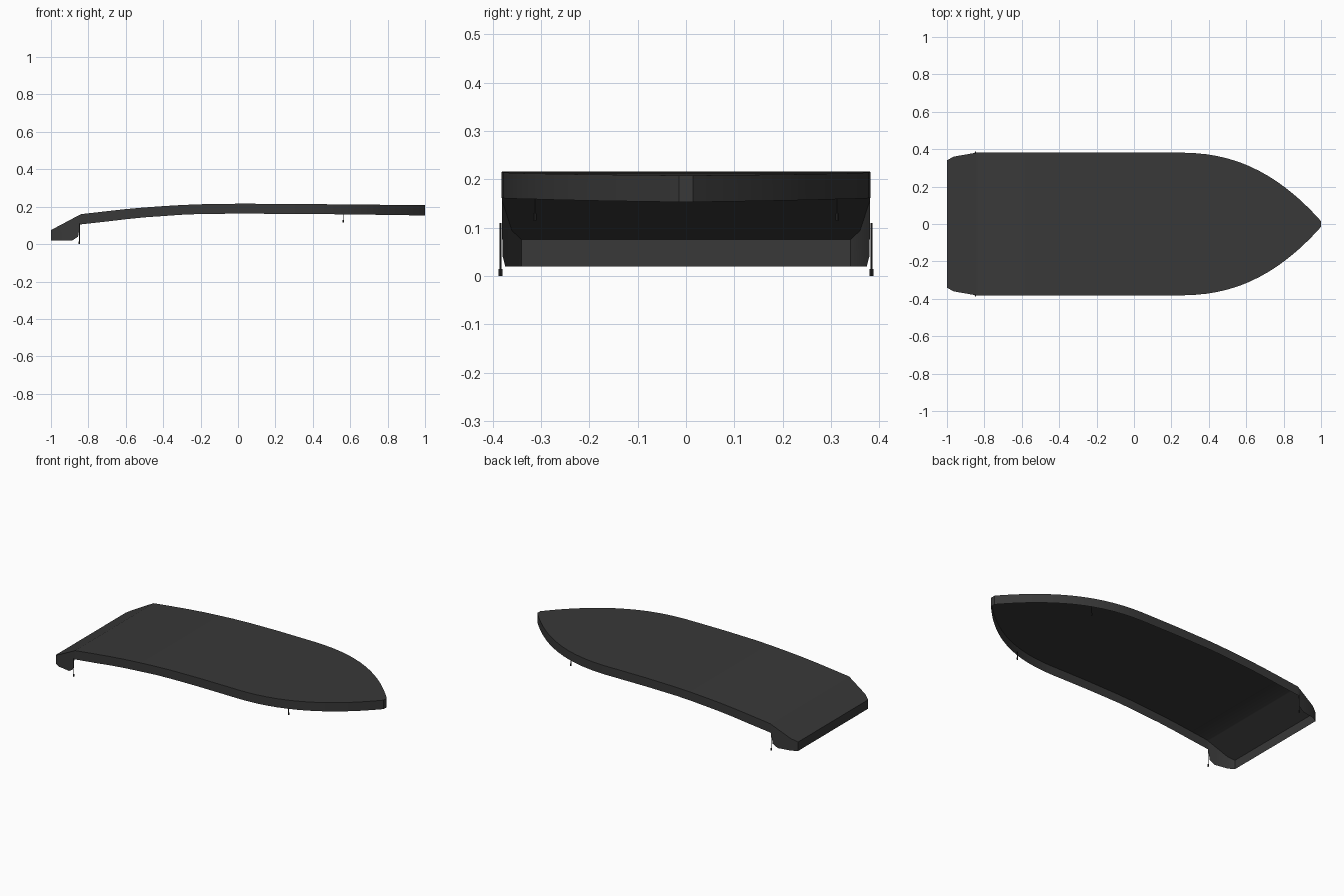
import bpy, bmesh, math

if "Cube" in bpy.data.objects:
    bpy.data.objects.remove(bpy.data.objects["Cube"])


def material(name, v):
    m = bpy.data.materials.new(name)
    m.diffuse_color = (v, v, v, 1)
    m.use_nodes = True
    m.node_tree.nodes["Principled BSDF"].inputs["Base Color"].default_value = m.diffuse_color
    return m


canvas = material("dark grey canvas", 0.04)
strap = material("black strap", 0.025)


def lerp(points, x):
    for (x0, v0), (x1, v1) in zip(points, points[1:]):
        if x <= x1:
            return v0 + (v1 - v0) * (x - x0) / (x1 - x0)
    return points[-1][1]


# Side profile of the top and of the skirt hem, and the stern plan outline
TOP = [(-1, .075), (-.84, .16), (-.7, .176), (-.6, .187), (-.5, .196), (-.4, .203),
       (-.3, .209), (-.2, .213), (0, .216), (.2, .2155), (.6, .212), (1, .208)]
HEM = [(-1, .02), (-.885, .02), (-.855, .04), (-.845, .105), (-.7, .121), (-.6, .133),
       (-.5, .143), (-.4, .15), (-.3, .157), (-.2, .161), (0, .163), (.2, .162),
       (.6, .159), (1, .153)]
STERN = [(-1, .34), (-.965, .36), (-.845, .381), (.2, .381)]


def half_width(x):
    if x <= .2:
        return lerp(STERN, x)
    t = (x - .2) / .8
    return .381 * (1 - t ** 2.4) + .015 * t


# Hollow cover: flat across, with a skirt hanging all round
xs = sorted({p[0] for p in TOP + HEM + STERN if p[0] <= .2}
            | {.2 + .8 * math.sin(math.pi / 2 * i / 20) for i in range(1, 21)})
bm = bmesh.new()
rings = []
for x in xs:
    w, t, h = half_width(x), lerp(TOP, x), lerp(HEM, x)
    rings.append([bm.verts.new(c) for c in
                  ((x, -w, h), (x, -w, t), (x, w, t), (x, w, h))])
for a, b in zip(rings, rings[1:]):
    for i in range(3):
        bm.faces.new((a[i], b[i], b[i + 1], a[i + 1]))
bm.faces.new(rings[0])
bm.faces.new(rings[-1][::-1])
bmesh.ops.recalc_face_normals(bm, faces=bm.faces)
# Make sure the outside of the top points up
if max(bm.faces, key=lambda f: abs(f.normal.z)).normal.z < 0:
    bmesh.ops.reverse_faces(bm, faces=bm.faces)
mesh = bpy.data.meshes.new("boat_cover")
bm.to_mesh(mesh)
bm.free()
cover = bpy.data.objects.new("boat_cover", mesh)
bpy.context.collection.objects.link(cover)
mesh.materials.append(canvas)
bpy.context.view_layer.objects.active = cover
cover.select_set(True)
bpy.ops.object.shade_smooth_by_angle(angle=math.radians(25))


def rod(name, x, y, z0, z1, r):
    bpy.ops.mesh.primitive_cylinder_add(vertices=8, radius=r, depth=z1 - z0,
                                        location=(x, y, (z0 + z1) / 2))
    o = bpy.context.object
    o.name = name
    o.data.materials.append(strap)


# Tie-down straps with small end hooks at the stern corners and the bow
for side, s in (("right", -1), ("left", 1)):
    for end, x, y, z0, z1 in (("stern", -.848, .384, 0, .11), ("bow", .563, .313, .115, .165)):
        rod(f"{end}_strap_{side}", x, s * y, z0 + .01, z1, .002)
        rod(f"{end}_hook_{side}", x, s * y, z0, z0 + .014, .004)
